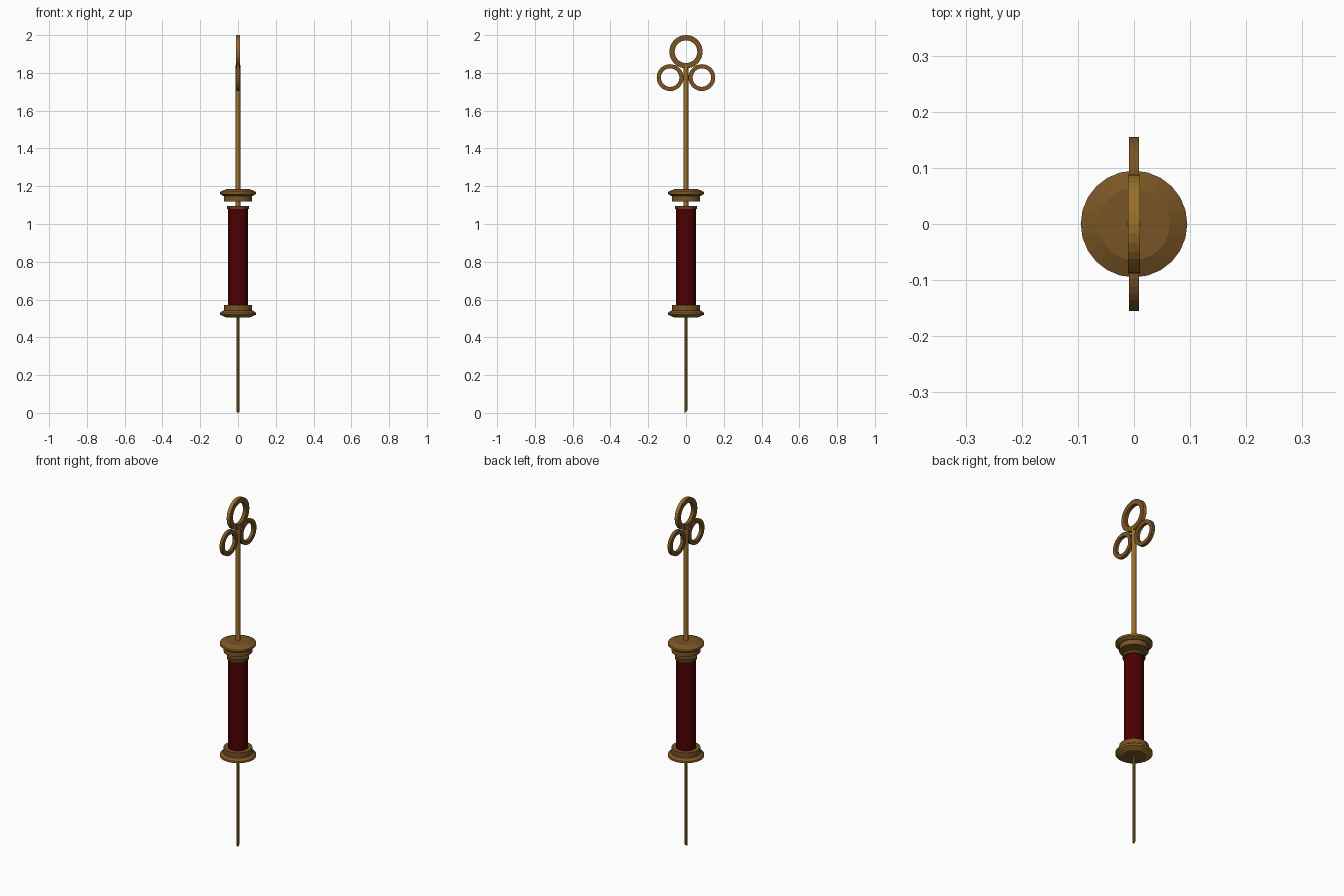
import bpy, bmesh, math

if "Cube" in bpy.data.objects:
    bpy.data.objects.remove(bpy.data.objects["Cube"])


def material(name, rgb):
    m = bpy.data.materials.new(name)
    m.diffuse_color = (*rgb, 1)
    m.use_nodes = True
    m.node_tree.nodes["Principled BSDF"].inputs["Base Color"].default_value = m.diffuse_color
    return m


brass = material("aged_brass", (0.19, 0.09, 0.018))
gold = material("polished_brass", (0.32, 0.16, 0.022))
dark = material("tarnished_brass", (0.10, 0.052, 0.012))
red = material("dark_red", (0.072, 0.0, 0.0005))


def finish(name, bm, mat):
    bmesh.ops.recalc_face_normals(bm, faces=bm.faces)
    me = bpy.data.meshes.new(name)
    bm.to_mesh(me)
    bm.free()
    me.materials.append(mat)
    ob = bpy.data.objects.new(name, me)
    bpy.context.collection.objects.link(ob)
    return ob


def lathe(name, profile, mat, sides=24, closed=False):
    """Spin (radius, z) points about z; open profiles get end caps."""
    bm = bmesh.new()
    loops = [[bm.verts.new((r * math.cos(2 * math.pi * i / sides),
                            r * math.sin(2 * math.pi * i / sides), z))
              for i in range(sides)] for r, z in profile]
    pairs = list(zip(loops, loops[1:]))
    if closed:
        pairs.append((loops[-1], loops[0]))
    else:
        bm.faces.new(loops[0])
        bm.faces.new(loops[-1])
    for a, b in pairs:
        for i in range(sides):
            j = (i + 1) % sides
            bm.faces.new((a[i], a[j], b[j], b[i]))
    return finish(name, bm, mat)


def brighten(ob, rule):
    """Give polished brass to the faces that satisfy the rule."""
    ob.data.materials.append(gold)
    for p in ob.data.polygons:
        if rule(math.hypot(p.center.x, p.center.y), p.normal.z):
            p.material_index = 1


def ring(name, y, z, outer, inner, half):
    """Flat finger ring standing in the yz plane."""
    prof = [(inner, -half), (outer, -half), (outer, half), (inner, half)]
    ob = lathe(name, prof, brass, 32, closed=True)
    ob.rotation_euler = (0, math.pi / 2, 0)
    ob.location = (0, y, z)
    return ob


# Needle with a slanted tip
needle = lathe("needle", [(0.007, 0.0), (0.007, 0.52)], gold, 10)
for v in needle.data.vertices:
    if v.co.z < 0.1:
        v.co.z = max(0, v.co.y + 0.00666)

# Barrel and its top rim
lathe("barrel", [(0.052, 0.54), (0.052, 1.085)], red, 24)
lathe("barrel_rim", [(0.058, 1.08), (0.058, 1.096)], dark, 24)

# End caps: the same flange profile, mirrored for the bottom, with worn bright edges
cap = [(0.064, 0.0), (0.095, -0.014), (0.095, -0.024), (0.078, -0.036),
       (0.075, -0.036), (0.075, -0.064)]
top = lathe("top_cap", [(r, 1.184 + z) for r, z in cap], brass, 24)
bottom = lathe("bottom_cap", [(r, 0.506 - z) for r, z in cap], brass, 24)
brighten(top, lambda r, nz: r > 0.09 and abs(nz) < 0.2)
brighten(bottom, lambda r, nz: r > 0.076 and nz < 0.2)

# Plunger rod
lathe("plunger_rod", [(0.0125, 1.09), (0.0125, 1.842)], gold, 12)

# Finger rings; the thumb ring's outer edge is worn bright
thumb = ring("thumb_ring", 0, 1.912, 0.088, 0.060, 0.0105)
brighten(thumb, lambda r, nz: r > 0.08 and abs(nz) < 0.5)
for side, label in ((-1, "left"), (1, "right")):
    ring("finger_ring_" + label, side * 0.084, 1.775, 0.071, 0.049, 0.009)
